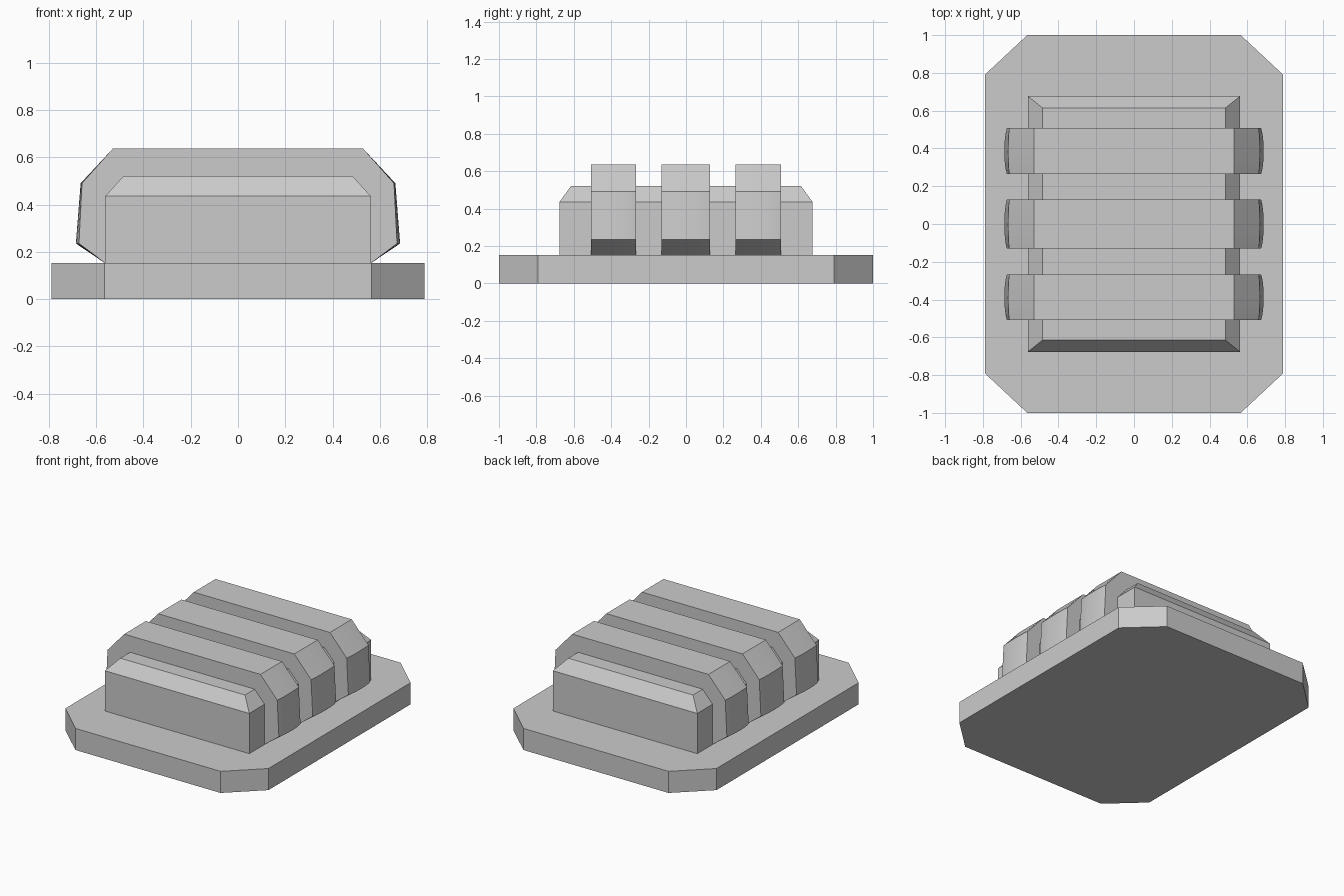
import bpy, bmesh

if "Cube" in bpy.data.objects:
    bpy.data.objects.remove(bpy.data.objects["Cube"])


def loft(name, loops):
    """Closed solid through rings of equal point count."""
    bm = bmesh.new()
    rings = [[bm.verts.new(p) for p in ring] for ring in loops]
    n = len(rings[0])
    for a, b in zip(rings, rings[1:]):
        for i in range(n):
            j = (i + 1) % n
            bm.faces.new((a[i], a[j], b[j], b[i]))
    bm.faces.new(rings[0][::-1])
    bm.faces.new(rings[-1])
    bmesh.ops.recalc_face_normals(bm, faces=bm.faces[:])
    mesh = bpy.data.meshes.new(name)
    bm.to_mesh(mesh)
    bm.free()
    obj = bpy.data.objects.new(name, mesh)
    bpy.context.collection.objects.link(obj)
    return obj


def rect(x, y, z):
    return [(-x, -y, z), (x, -y, z), (x, y, z), (-x, y, z)]


# Base plate with clipped corners
outline = [(-0.565, -1), (0.565, -1), (0.79, -0.79), (0.79, 0.79),
           (0.565, 1), (-0.565, 1), (-0.79, 0.79), (-0.79, -0.79)]
loft("base_plate", [[(x, y, z) for x, y in outline] for z in (0, 0.152)])

# Central block with chamfered top
loft("core_block", [rect(0.562, 0.677, 0.15), rect(0.562, 0.677, 0.435),
                    rect(0.485, 0.615, 0.52)])


def rib_section(y, bulge):
    half = [(0.56, 0.15), (0.673 + 0.013 * bulge, 0.235),
            (0.66 + 0.006 * bulge, 0.49), (0.53, 0.636)]
    return [(x, y, z) for x, z in half] + [(-x, y, z) for x, z in half[::-1]]


# Three bands wrapping the block, sides slightly bowed outward
for i, (y0, y1) in enumerate([(-0.507, -0.267), (-0.131, 0.129), (0.265, 0.507)]):
    mid, half = (y0 + y1) / 2, (y1 - y0) / 2
    rib = loft(f"band_{i + 1}", [rib_section(mid + half * t, 1 - abs(t) ** 3)
                                 for t in (-1, -0.75, -0.4, 0, 0.4, 0.75, 1)])
    bpy.context.view_layer.objects.active = rib
    rib.select_set(True)
    bpy.ops.object.shade_smooth_by_angle()
    rib.select_set(False)
